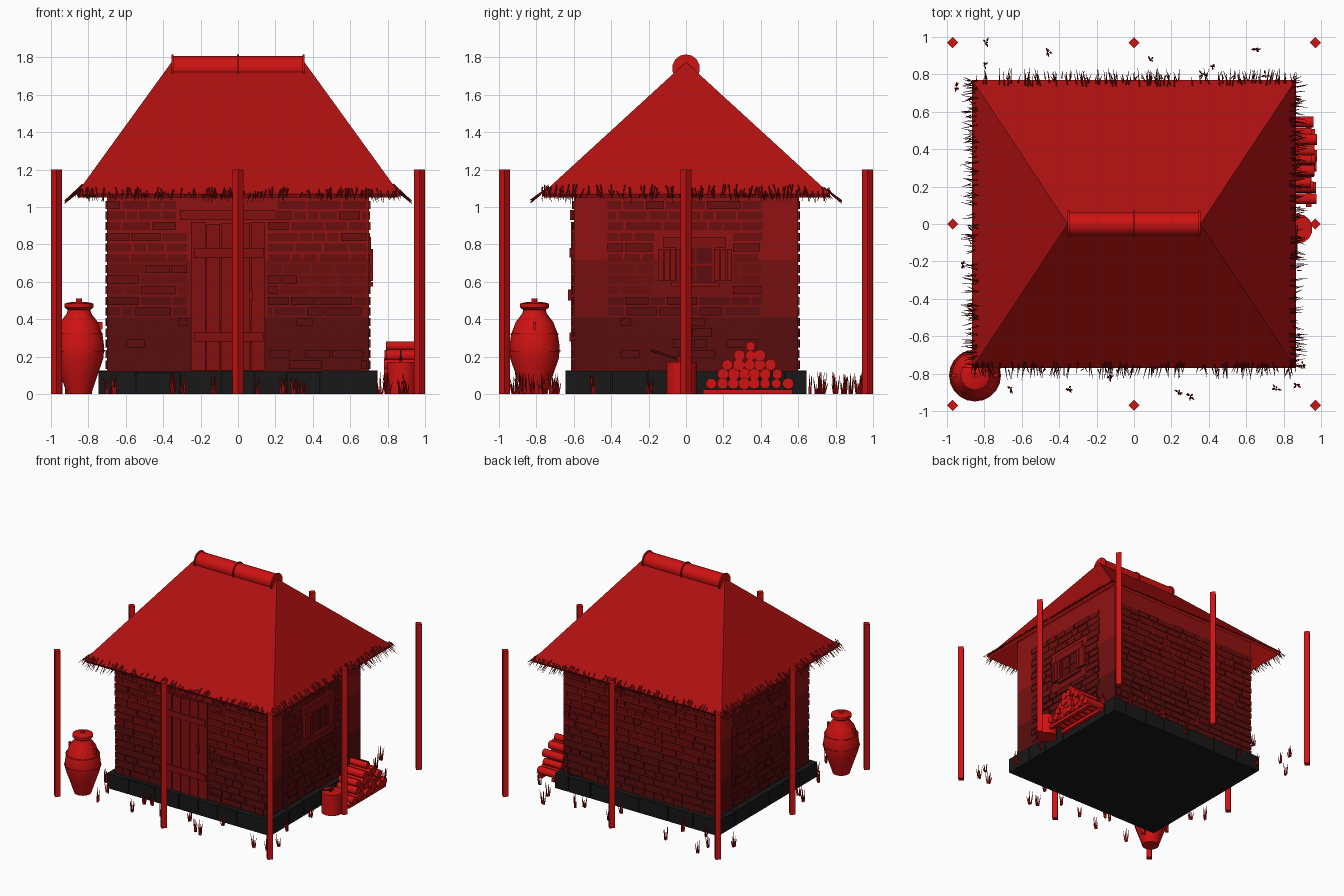
import bpy, bmesh, math, random
from mathutils import Vector, Matrix

random.seed(7)
rnd = random.uniform
cube = bpy.data.objects.get("Cube")
if cube:
    bpy.data.objects.remove(cube)


def material(name, r, g):
    m = bpy.data.materials.new(name)
    m.use_nodes = True
    m.diffuse_color = (r, g, g, 1)
    m.node_tree.nodes["Principled BSDF"].inputs["Base Color"].default_value = (r, g, g, 1)
    return m


BRIGHT = material("bright red", 0.62, 0.006)
THATCH = material("thatch red", 0.42, 0.005)
STRAW = material("straw red", 0.2, 0.005)
WOOD = material("door red", 0.23, 0.005)
BRICK = material("upper brick red", 0.15, 0.004)
BRICK_LOW = material("lower brick red", 0.1, 0.004)
PLASTER = material("upper plaster red", 0.28, 0.006)
PLASTER_MID = material("middle plaster red", 0.18, 0.005)
PLASTER_LOW = material("lower plaster red", 0.095, 0.004)
STONE = material("black stone", 0.009, 0.009)


def finish(bm, name, *mats, smooth=False):
    bmesh.ops.recalc_face_normals(bm, faces=bm.faces)
    me = bpy.data.meshes.new(name)
    bm.to_mesh(me)
    bm.free()
    ob = bpy.data.objects.new(name, me)
    bpy.context.collection.objects.link(ob)
    for m in mats:
        me.materials.append(m)
    if smooth:
        bpy.ops.object.select_all(action='DESELECT')
        ob.select_set(True)
        bpy.context.view_layer.objects.active = ob
        bpy.ops.object.shade_smooth_by_angle(angle=math.radians(40))
    return ob


def box(bm, x, y, z, mi=0):
    """Box spanning three (low, high) ranges."""
    mid = Vector([(a + b) / 2 for a, b in (x, y, z)])
    size = [b - a for a, b in (x, y, z)]
    made = bmesh.ops.create_cube(bm, size=1, matrix=Matrix.Translation(mid) @ Matrix.Diagonal((*size, 1)))
    for f in {f for v in made["verts"] for f in v.link_faces}:
        f.material_index = mi


def rod(bm, a, b, r, seg=8, r2=None):
    a, b = Vector(a), Vector(b)
    d = b - a
    m = Matrix.Translation((a + b) / 2) @ d.to_track_quat('Z', 'Y').to_matrix().to_4x4()
    bmesh.ops.create_cone(bm, cap_ends=True, segments=seg, radius1=r,
                          radius2=r if r2 is None else r2, depth=d.length, matrix=m)


# Stone plinth: a core with blocks around its edge
bm = bmesh.new()
box(bm, (-0.735, 0.735), (-0.63, 0.63), (0, 0.12))
for along, reach, depth in ((0, 0.745, 0.645), (1, 0.645, 0.745)):
    for s in (-1, 1):
        u = -reach
        while u < reach - 0.01:
            end = min(u + rnd(0.17, 0.27), reach)
            end = reach if reach - end < 0.08 else end
            run = (u, end - 0.006 if end < reach else end)
            side = sorted((s * depth, s * (depth - 0.1)))
            spans = (run, side) if along == 0 else (side, run)
            box(bm, *spans, (0, rnd(0.118, 0.126)))
            u = end
finish(bm, "stone_plinth", STONE)

# Walls in three height bands
bm = bmesh.new()
for i, z in enumerate(((0.11, 0.41), (0.41, 0.72), (0.72, 1.18))):
    box(bm, (-0.7, 0.7), (-0.6, 0.6), z, i)
finish(bm, "walls", PLASTER_LOW, PLASTER_MID, PLASTER)


# Raised bricks
def brick_wall(name, along, sign, reach, holes=()):
    bm = bmesh.new()
    face = 0.6 if along == 0 else 0.7
    for row in range(16):
        z = 0.135 + row * 0.057
        u = -reach
        while u < reach - 0.03:
            end = min(u + rnd(0.06, 0.21), reach)
            hit = any(u < h[1] and end > h[0] and z < h[3] and z + 0.045 > h[2] for h in holes)
            pieces = [(u, end)]
            if hit:
                h = next(h for h in holes if u < h[1] and end > h[0] and z < h[3] and z + 0.045 > h[2])
                pieces = [(u, min(end, h[0])), (max(u, h[1]), end)]
            for a, b in pieces:
                if b - a > 0.03:
                    side = sorted((sign * (face - 0.01), sign * (face + rnd(0.004, 0.009))))
                    spans = ((a, b - 0.012), side) if along == 0 else (side, (a, b - 0.012))
                    box(bm, *spans, (z, z + 0.043), 0 if z > 0.5 else 1)
            u = end
    finish(bm, name, BRICK, BRICK_LOW)


brick_wall("front_bricks", 0, -1, 0.7, ((-0.26, 0.16, 0, 0.93), (-0.32, 0.21, 0.9, 1.0)))
brick_wall("back_bricks", 0, 1, 0.7)
brick_wall("left_bricks", 1, 1, 0.42, ((-0.16, 0.25, 0.57, 0.85),))
brick_wall("right_bricks", 1, -1, 0.42)

# Plank door with straps, lintel and handle
bm = bmesh.new()
for i in range(5):
    x = -0.25 + i * 0.08
    box(bm, (x, x + 0.075), (-0.614, -0.59), (0.125, 0.92 - rnd(0, 0.012)))
for z in (0.28, 0.73):
    box(bm, (-0.235, 0.135), (-0.624, -0.61), (z, z + 0.05))
box(bm, (-0.31, 0.2), (-0.62, -0.59), (0.93, 0.985))
box(bm, (0.06, 0.08), (-0.63, -0.61), (0.5, 0.56))
finish(bm, "front_door", WOOD)

# Shuttered window
bm = bmesh.new()
box(bm, (0.69, 0.704), (-0.05, 0.15), (0.6, 0.78), 1)
box(bm, (0.69, 0.712), (-0.12, 0.21), (0.78, 0.84))
box(bm, (0.69, 0.722), (-0.08, 0.18), (0.575, 0.6))
for y in (-0.15, 0.15):
    for i in range(3):
        box(bm, (0.7, 0.722), (y + i * 0.034, y + i * 0.034 + 0.029), (0.605, 0.775))
for y in (-0.05, 0.045, 0.14):
    box(bm, (0.7, 0.712), (y, y + 0.012), (0.6, 0.78))
box(bm, (0.7, 0.71), (-0.05, 0.15), (0.685, 0.697))
finish(bm, "window", WOOD, BRICK_LOW)

# Hipped thatch roof
EX, EY, EZ, RX, RZ = 0.865, 0.77, 1.07, 0.355, 1.775
bm = bmesh.new()
v = [bm.verts.new(p) for p in ((-EX, -EY, EZ), (EX, -EY, EZ), (EX, EY, EZ), (-EX, EY, EZ), (-RX, 0, RZ), (RX, 0, RZ))]
for f in ((0, 1, 5, 4), (1, 2, 5), (2, 3, 4, 5), (3, 0, 4)):
    bm.faces.new([v[i] for i in f])
roof = finish(bm, "thatch_roof", THATCH)
mod = roof.modifiers.new("thickness", 'SOLIDIFY')
mod.thickness = 0.025
mod.offset = -1

# Straw fringe along the eaves
bm = bmesh.new()
for along, reach, edge, slope in ((0, EX, EY, (RZ - EZ) / EY), (1, EY, EX, (RZ - EZ) / (EX - RX))):
    for s in (-1, 1):
        for i in range(int(reach * 190)):
            u = rnd(-reach, reach)
            inner, outer = rnd(-0.01, 0.035), rnd(0.015, 0.065)
            a = (u, s * (edge - inner), EZ + inner * slope + 0.004)
            b = (u + rnd(-0.02, 0.02), s * (edge + outer), EZ - outer * rnd(0.5, 0.85))
            if along:
                a, b = (a[1], a[0], a[2]), (b[1], b[0], b[2])
            rod(bm, a, b, 0.004, 3, 0.001)
finish(bm, "straw_fringe", STRAW)

# Ridge tiles with collars
bm = bmesh.new()
rod(bm, (-0.35, 0, 1.742), (0.35, 0, 1.742), 0.064, 14)
for x in (-0.35, 0, 0.35):
    rod(bm, (x - 0.005, 0, 1.742), (x + 0.005, 0, 1.742), 0.074, 14)
finish(bm, "ridge_tiles", BRIGHT, smooth=True)

# Fence posts, square and turned on edge
bm = bmesh.new()
for x in (-0.97, 0, 0.97):
    for y in (-0.97, 0, 0.97):
        if x or y:
            box(bm, (x - 0.021, x + 0.021), (y - 0.021, y + 0.021), (0, 1.2))
            new = bm.verts[:][-8:]
            bmesh.ops.rotate(bm, verts=new, cent=(x, y, 0), matrix=Matrix.Rotation(math.pi / 4, 3, 'Z'))
finish(bm, "fence_posts", BRIGHT)

# Storage jar
PX, PY = -0.85, -0.81
profile = [(0, 0), (0.065, 0), (0.095, 0.09), (0.13, 0.19), (0.135, 0.25), (0.125, 0.32), (0.1, 0.385),
           (0.066, 0.43), (0.06, 0.45), (0.077, 0.462), (0.077, 0.483), (0.055, 0.49), (0.015, 0.493), (0.015, 0.51), (0, 0.51)]
bm = bmesh.new()
pts = [bm.verts.new((PX + r, PY, z)) for r, z in profile]
edges = [bm.edges.new(p) for p in zip(pts, pts[1:])]
bmesh.ops.spin(bm, geom=pts + edges, cent=(PX, PY, 0), axis=(0, 0, 1), angle=math.tau, steps=20)
bmesh.ops.remove_doubles(bm, verts=bm.verts, dist=0.0005)
for z, r in ((0.23, 0.139), (0.32, 0.129)):
    rod(bm, (PX, PY, z - 0.004), (PX, PY, z + 0.004), r, 20)
for s in (-1, 1):
    x = PX + s * 0.11
    box(bm, (x - 0.016, x + 0.016), (PY - 0.008, PY + 0.008), (0.345, 0.385))
finish(bm, "storage_jar", BRIGHT, smooth=True)

# Firewood stack on a low rack
bm = bmesh.new()
for x in (0.8, 0.92):
    box(bm, (x, x + 0.03), (0.09, 0.57), (0, 0.025))
for row, count in enumerate((8, 6, 5, 3, 1)):
    for i in range(count):
        y = 0.34 + (i - (count - 1) / 2) * 0.058 + rnd(-0.006, 0.006)
        z = 0.056 + row * 0.05
        rod(bm, (0.78 + rnd(0, 0.02), y, z), (0.96 + rnd(-0.02, 0.02), y, z), rnd(0.026, 0.033), 10)
finish(bm, "firewood", BRIGHT, smooth=True)

# Chopping block with an axe
bm = bmesh.new()
rod(bm, (0.875, -0.025, 0), (0.875, -0.025, 0.17), 0.08, 14)
finish(bm, "chopping_block", BRIGHT, smooth=True)
bm = bmesh.new()
rod(bm, (0.87, -0.19, 0.235), (0.87, -0.02, 0.18), 0.006, 6)
box(bm, (0.864, 0.876), (-0.045, -0.005), (0.165, 0.2))
finish(bm, "axe", STRAW)

# Grass tufts around the plinth
spots = [(-0.79, 0.97), (-0.8, 0.85), (-0.46, 0.92), (0.09, 0.88), (0.65, 0.93), (0.42, 0.84), (-0.95, 0.73),
         (-0.92, -0.22), (-0.66, -0.88), (-0.35, -0.88), (-0.13, -0.82), (0.24, -0.9), (0.3, -0.92),
         (0.76, -0.88), (0.87, -0.86), (0.9, -0.75), (0.87, 0.66)]
spots += [(rnd(-0.7, 0.8), s * rnd(0.69, 0.8)) for s in (-1, 1) for i in range(5)]
spots += [(s * rnd(0.79, 0.88), rnd(-0.6, 0.05)) for s in (-1, 1) for i in range(2)]
bm = bmesh.new()
for x, y in spots:
    for i in range(7):
        a, d = rnd(0, math.tau), rnd(0.005, 0.03)
        dx, dy = math.cos(a) * d, math.sin(a) * d
        rod(bm, (x + dx * 0.4, y + dy * 0.4, 0), (x + dx, y + dy, rnd(0.05, 0.12)), 0.006, 3, 0.001)
finish(bm, "grass_tufts", THATCH)
